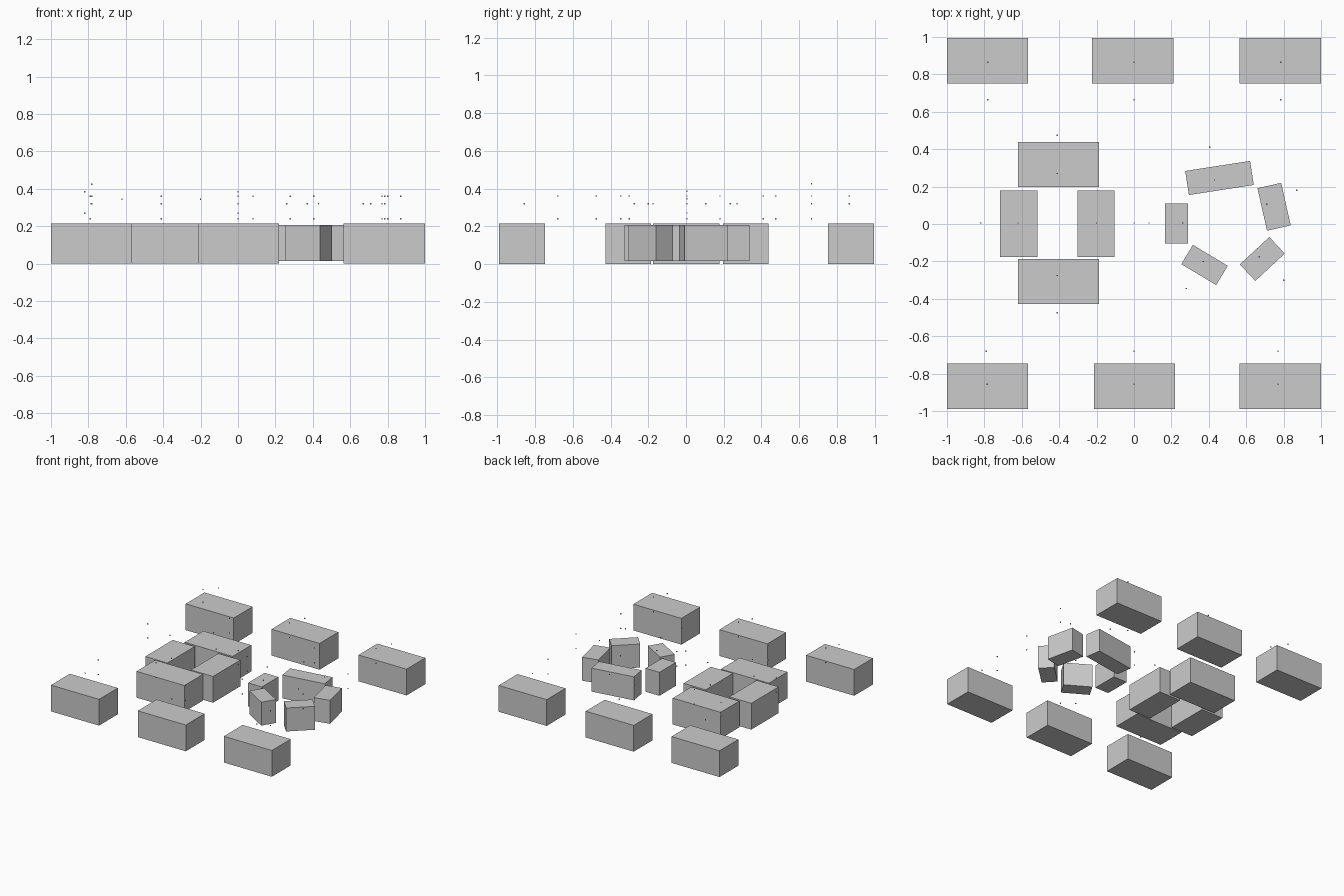
import bpy, bmesh
from math import radians
from mathutils import Matrix


def box(name, center, size, angle=0.0):
    """Flat-faced box turned about z by angle (degrees)."""
    bm = bmesh.new()
    bmesh.ops.create_cube(bm, size=1, matrix=Matrix.Diagonal((*size, 1)))
    mesh = bpy.data.meshes.new(name)
    bm.to_mesh(mesh)
    bm.free()
    ob = bpy.data.objects.new(name, mesh)
    ob.location = center
    ob.rotation_euler.z = radians(angle)
    bpy.context.collection.objects.link(ob)
    return ob


H = 0.215

# Two outer rows of blocks
for y, xs in ((0.874, (-0.783, -0.006, 0.782)), (-0.868, (-0.783, 0.003, 0.782))):
    for x in xs:
        box("outer_block", (x, y, H / 2), (0.435, 0.243, H))

# Left ring of four blocks
for y in (0.317, -0.307):
    box("left_long_block", (-0.403, y, H / 2), (0.434, 0.241, H))
for x in (-0.616, -0.203):
    box("left_short_block", (x, 0.001, H / 2), (0.2, 0.354, H))

# Right ring of five slightly raised blocks: x, y, length, width, angle
for x, y, l, w, a in ((0.227, 0.002, 0.125, 0.214, 0),
                      (0.457, 0.246, 0.351, 0.130, 8.8),
                      (0.749, 0.092, 0.130, 0.233, 12.7),
                      (0.686, -0.187, 0.215, 0.121, 43),
                      (0.377, -0.219, 0.218, 0.120, -31)):
    box("right_ring_block", (x, y, 0.111), (l, w, 0.192), a)

# Tiny marker specks: heights shared by a list of plan positions
specks = (
    ((0.24, 0.36), ((0, 0.665), (0.785, 0.665), (-0.41, 0.475), (-0.41, -0.475),
                    (0.405, 0.41), (0.87, 0.18), (0.08, 0.005), (0.28, -0.345),
                    (0.8, -0.3), (-0.79, -0.68), (0, -0.68), (0.77, -0.68))),
    ((0.32,), ((0, 0.865), (0.785, 0.865), (0.43, 0.235), (0.71, 0.105),
               (0.26, 0.005), (0.37, -0.2), (0.67, -0.175), (-0.41, 0.27),
               (-0.41, -0.275), (-0.785, -0.857), (0, -0.857), (0.77, -0.857))),
    ((0.27, 0.385), ((-0.82, 0.005), (0, 0.005))),
    ((0.345,), ((-0.62, 0.005), (-0.2, 0.005))),
    ((0.32, 0.425), ((-0.782, 0.665),)),
    ((0.36,), ((-0.782, 0.865),)),
)
for heights, spots in specks:
    for x, y in spots:
        for z in heights:
            box("marker_speck", (x, y, z), (0.007, 0.007, 0.007))
